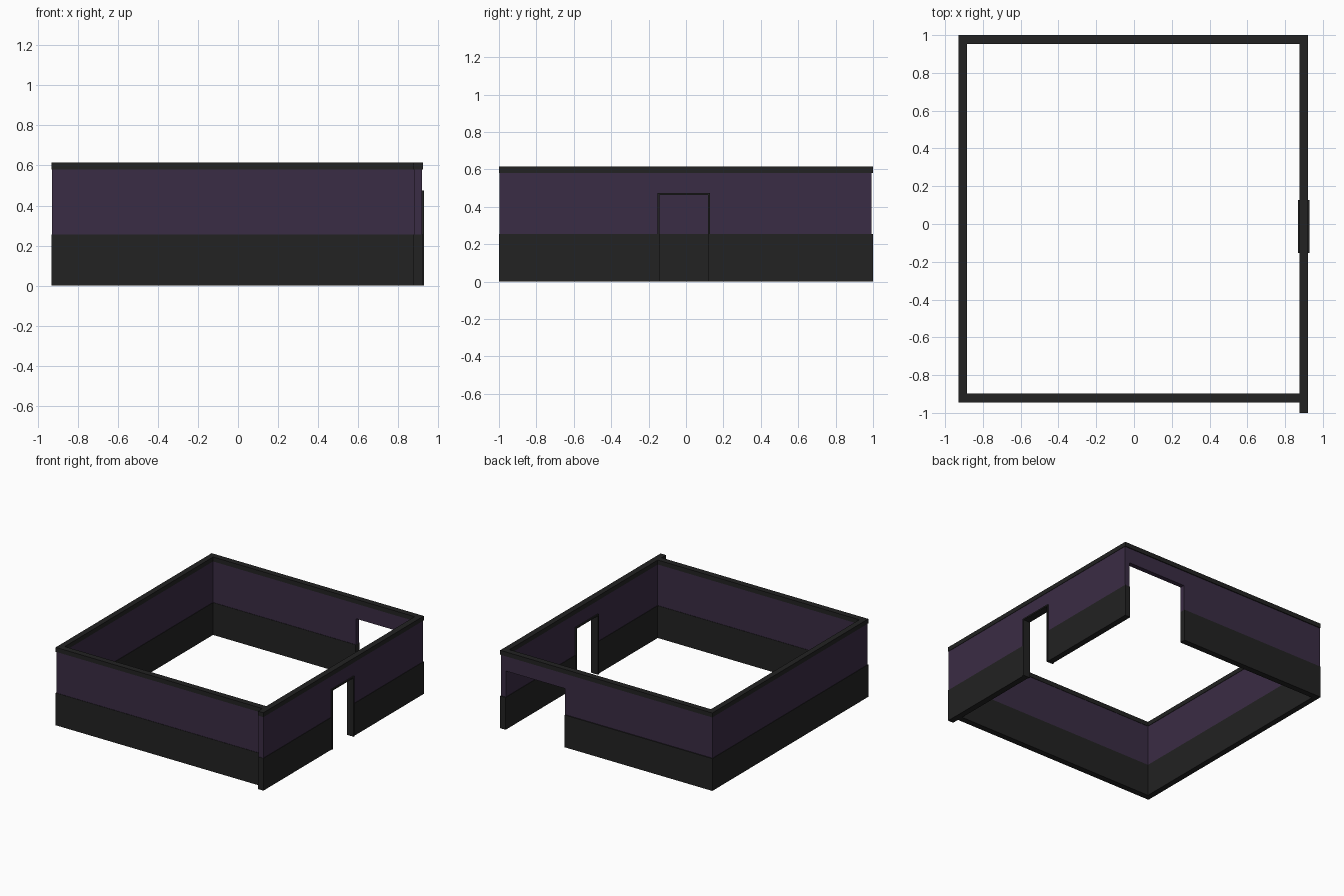
import bpy, bmesh
from mathutils import Matrix, Vector

if "Cube" in bpy.data.objects:
    bpy.data.objects.remove(bpy.data.objects["Cube"])


def material(name, rgb):
    m = bpy.data.materials.new(name)
    m.diffuse_color = (*rgb, 1)
    m.use_nodes = True
    m.node_tree.nodes["Principled BSDF"].inputs["Base Color"].default_value = m.diffuse_color
    return m


BLACK = material("charcoal", (0.016, 0.016, 0.016))
PURPLE = material("dark_purple", (0.042, 0.025, 0.058))


def boxes(name, mat, spans):
    """One object from boxes given as ((x0, x1), (y0, y1), (z0, z1))."""
    bm = bmesh.new()
    for span in spans:
        centre = Vector([(a + b) / 2 for a, b in span])
        size = Vector([b - a for a, b in span])
        bmesh.ops.create_cube(bm, size=1, matrix=Matrix.Translation(centre) @ Matrix.Diagonal((*size, 1)))
    mesh = bpy.data.meshes.new(name)
    bm.to_mesh(mesh)
    bm.free()
    mesh.materials.append(mat)
    ob = bpy.data.objects.new(name, mesh)
    bpy.context.collection.objects.link(ob)
    return ob


# Heights of the layers and the openings
BASE, TRIM, TOP = 0.255, 0.58, 0.615
DOOR_Z, GATE_Z = 0.475, 0.46
DOOR = (-0.153, 0.128)
GATE_X = 0.36
R = 0.003    # recess of the purple panels

# Wall footprints
left, right = (-0.93, -0.885), (0.875, 0.922)
front, back = (-0.945, -0.897), (0.953, 1.0)
full_x, inner_y, full_y = (-0.93, 0.875), (-0.897, 0.953), (-1.0, 1.0)

# Lower black band, broken by the door and the wide back opening
low = (0, BASE)
boxes("left_wall_base", BLACK, [(left, inner_y, low)])
boxes("front_wall_base", BLACK, [(full_x, front, low)])
boxes("back_wall_base", BLACK, [((-0.93, GATE_X), back, low)])
boxes("right_wall_base", BLACK, [(right, (-1.0, DOOR[0]), low), (right, (DOOR[1], 1.0), low)])

# Purple panels, slightly recessed
mid = (BASE, TRIM)
lx, rx = (left[0] + R, left[1] - R), (right[0] + R, right[1] - R)
fy, by = (front[0] + R, front[1] - R), (back[0] + R, 0.993)
boxes("left_wall_panel", PURPLE, [(lx, (fy[1], by[0]), mid)])
boxes("front_wall_panel", PURPLE, [((lx[0], rx[0]), fy, mid)])
boxes("back_wall_panel", PURPLE, [((lx[0], GATE_X), by, mid),
                                  ((GATE_X, rx[0]), by, (GATE_Z, TRIM))])
boxes("right_wall_panel", PURPLE, [(rx, (-0.997, DOOR[0]), mid), (rx, (DOOR[1], 0.993), mid),
                                   (rx, DOOR, (DOOR_Z, TRIM))])

# Black capping along the top
cap = (TRIM, TOP)
boxes("left_wall_cap", BLACK, [(left, inner_y, cap)])
boxes("front_wall_cap", BLACK, [(full_x, front, cap)])
boxes("back_wall_cap", BLACK, [(full_x, back, cap)])
boxes("right_wall_cap", BLACK, [(right, full_y, cap)])

# Thin door frame standing proud of the right wall
fx, t = (0.868, 0.928), 0.011
boxes("door_frame", BLACK, [(fx, (DOOR[0], DOOR[0] + t), (0, DOOR_Z - t)),
                            (fx, (DOOR[1] - t, DOOR[1]), (0, DOOR_Z - t)),
                            (fx, DOOR, (DOOR_Z - t, DOOR_Z))])
